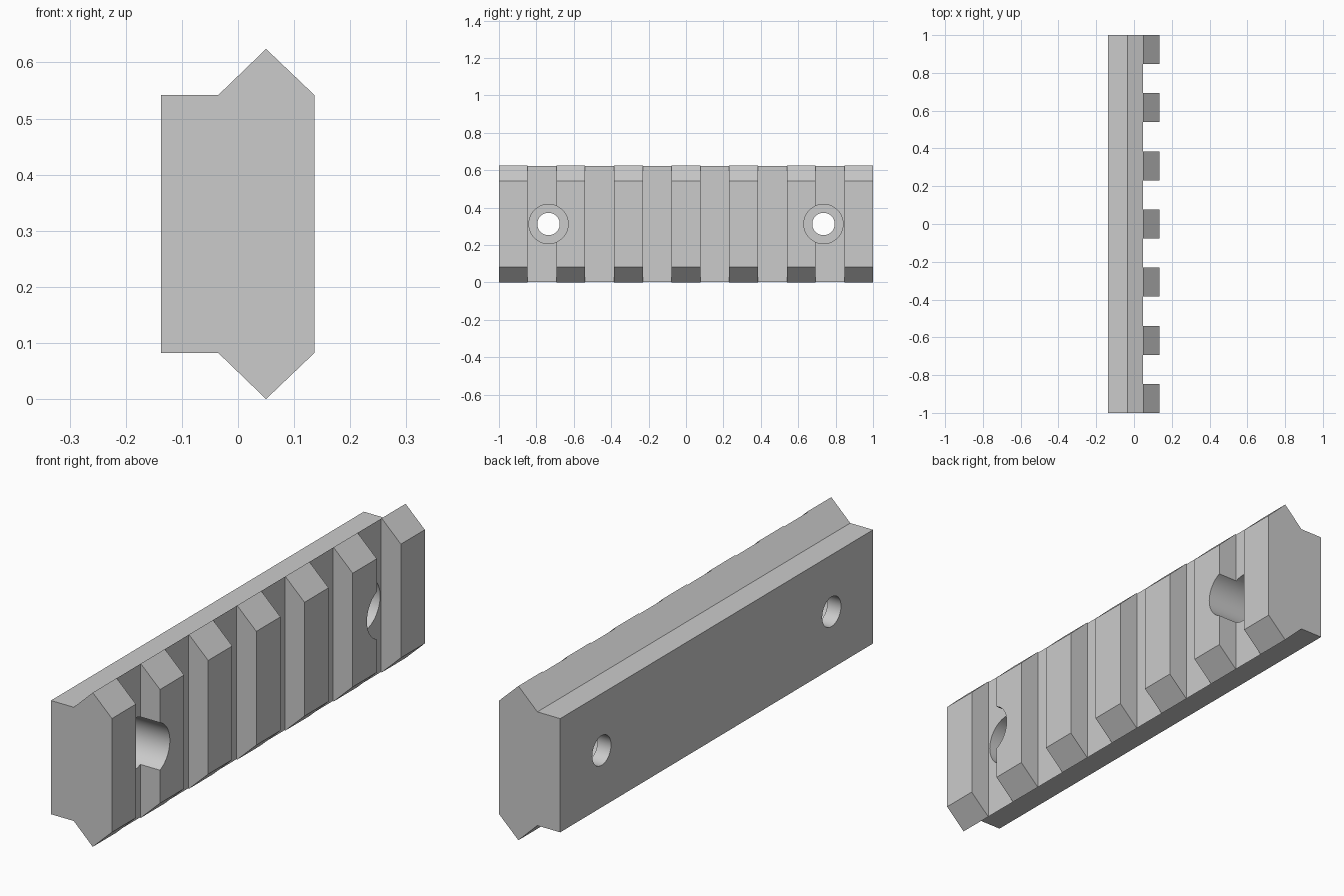
import bpy
import bmesh
import math
from mathutils import Matrix

cube = bpy.data.objects.get("Cube")
if cube:
    bpy.data.objects.remove(cube, do_unlink=True)

grey = bpy.data.materials.new("plain grey")
grey.use_nodes = True
grey.diffuse_color = (0.6, 0.6, 0.6, 1)
grey.node_tree.nodes["Principled BSDF"].inputs["Base Color"].default_value = (0.6, 0.6, 0.6, 1)

MID_Z = 0.312
BACK_X, FACE_X = -0.137, 0.136
SLOT_X = 0.048
PITCH = 0.308


def make_object(name, bm):
    bmesh.ops.recalc_face_normals(bm, faces=bm.faces)
    mesh = bpy.data.meshes.new(name)
    bm.to_mesh(mesh)
    bm.free()
    mesh.materials.append(grey)
    obj = bpy.data.objects.new(name, mesh)
    bpy.context.collection.objects.link(obj)
    return obj


def box(name, x0, x1, y, width, height):
    bm = bmesh.new()
    bmesh.ops.create_cube(bm, size=1)
    bmesh.ops.scale(bm, vec=(x1 - x0, width, height), verts=bm.verts)
    bmesh.ops.translate(bm, vec=((x0 + x1) / 2, y, MID_Z), verts=bm.verts)
    return make_object(name, bm)


def cylinder(name, x0, x1, y, radius):
    bm = bmesh.new()
    bmesh.ops.create_cone(bm, cap_ends=True, segments=64, radius1=radius,
                          radius2=radius, depth=x1 - x0,
                          matrix=Matrix.Translation(((x0 + x1) / 2, y, MID_Z))
                          @ Matrix.Rotation(math.pi / 2, 4, "Y"))
    return make_object(name, bm)


def cut(target, cutter):
    cutter.hide_render = True
    mod = target.modifiers.new(cutter.name, "BOOLEAN")
    mod.operation = "DIFFERENCE"
    mod.solver = "EXACT"
    mod.object = cutter
    bpy.context.view_layer.objects.active = target
    bpy.ops.object.modifier_apply(modifier=mod.name)
    bpy.data.objects.remove(cutter, do_unlink=True)


# Rail body: half profile mirrored about mid height, extruded along y
half = [(BACK_X, 0.23), (-0.035, 0.23), (0.05, MID_Z), (FACE_X, 0.23)]
profile = half + [(x, -h) for x, h in reversed(half)]
bm = bmesh.new()
end = bm.faces.new([bm.verts.new((x, -1, MID_Z + h)) for x, h in profile])
extruded = bmesh.ops.extrude_face_region(bm, geom=[end])["geom"]
bmesh.ops.translate(bm, vec=(0, 2, 0),
                    verts=[v for v in extruded if isinstance(v, bmesh.types.BMVert)])
rail = make_object("slotted_rail", bm)

# Cross slots between the seven teeth
for i in range(6):
    cut(rail, box("slot_cutter", SLOT_X, 0.3, (i - 2.5) * PITCH, PITCH / 2, 1))

# Counterbored screw holes near both ends
for y in (-0.735, 0.735):
    cut(rail, cylinder("counterbore_cutter", -0.077, 0.3, y, 0.105))
    cut(rail, cylinder("screw_hole_cutter", -0.3, 0.2, y, 0.06))

# Smooth only the hole walls
bpy.ops.object.select_all(action="DESELECT")
rail.select_set(True)
bpy.context.view_layer.objects.active = rail
bpy.ops.object.shade_smooth_by_angle(angle=math.radians(25))
